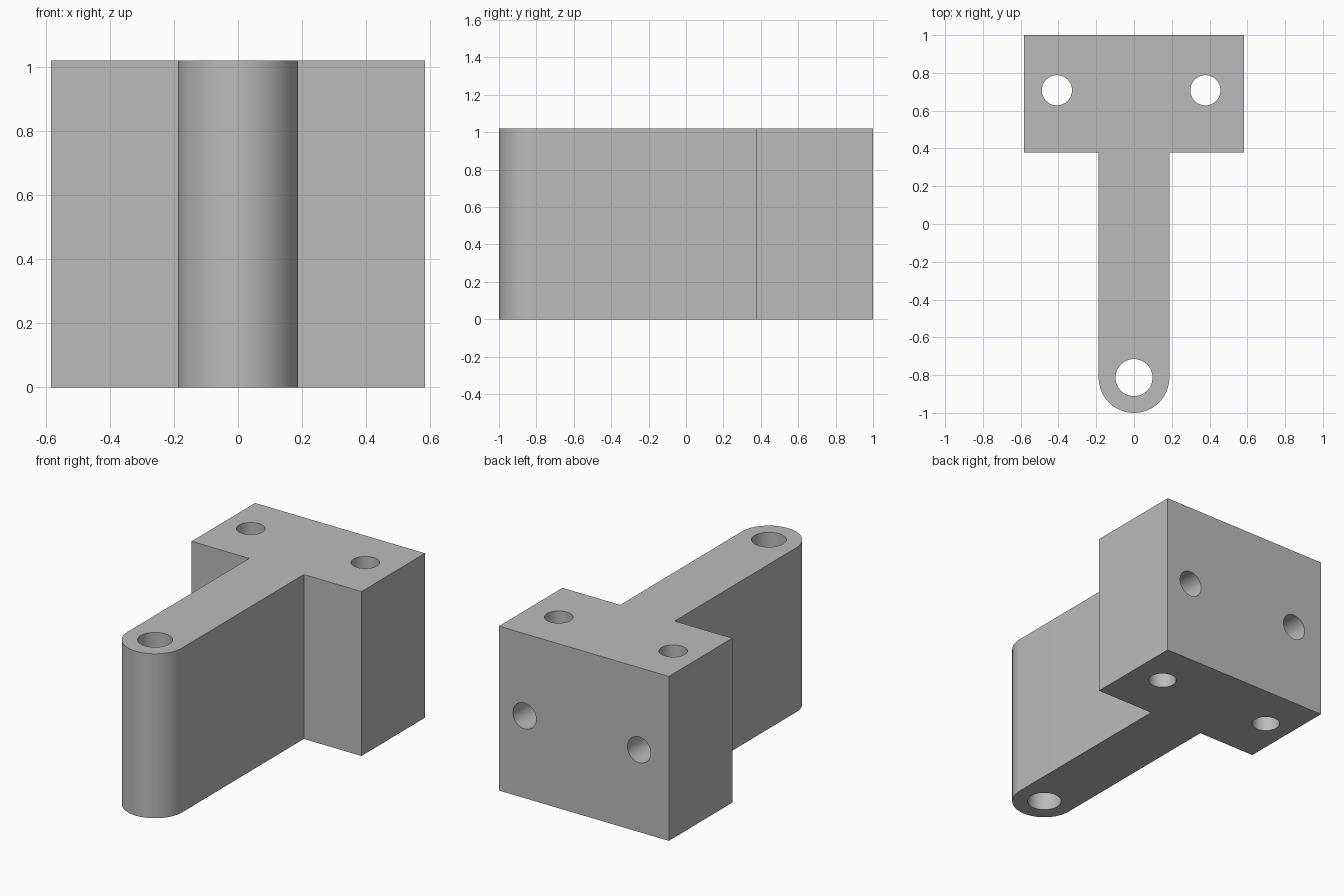
import bpy
import bmesh
from math import cos, sin, pi, radians

cube = bpy.data.objects.get("Cube")
if cube:
    bpy.data.objects.remove(cube, do_unlink=True)

HEIGHT = 1.02
BLOCK_X = 0.583      # half width of the mounting block
BLOCK_Y = 0.378      # front face of the mounting block
ARM_R = 0.187        # half width and tip radius of the arm
TIP_Y = ARM_R - 1    # centre of the rounded tip
SCREW_R = 0.08

grey = bpy.data.materials.new("plain grey")
grey.use_nodes = True
colour = (0.5, 0.5, 0.5, 1)
grey.diffuse_color = colour
grey.node_tree.nodes["Principled BSDF"].inputs["Base Color"].default_value = colour


def activate(obj):
    bpy.ops.object.select_all(action='DESELECT')
    obj.select_set(True)
    bpy.context.view_layer.objects.active = obj


def drill(body, start, depth, radius, rotation=(0, 0, 0)):
    """Cut a round hole centred on start, reaching depth to either side."""
    bpy.ops.mesh.primitive_cylinder_add(vertices=64, radius=radius, depth=2 * depth,
                                        location=start, rotation=rotation)
    cutter = bpy.context.object
    cutter.name = "hole_cutter"
    cutter.hide_render = True
    cutter.data.materials.append(grey)
    activate(body)
    mod = body.modifiers.new("hole", 'BOOLEAN')
    mod.operation = 'DIFFERENCE'
    mod.solver = 'EXACT'
    mod.object = cutter
    bpy.ops.object.modifier_apply(modifier=mod.name)
    bpy.data.objects.remove(cutter, do_unlink=True)


# T-shaped outline with a rounded arm tip, extruded upward
steps = 48
tip = [(ARM_R * cos(pi + pi * i / steps), TIP_Y + ARM_R * sin(pi + pi * i / steps))
       for i in range(steps + 1)]
outline = tip + [(ARM_R, BLOCK_Y), (BLOCK_X, BLOCK_Y), (BLOCK_X, 1),
                 (-BLOCK_X, 1), (-BLOCK_X, BLOCK_Y), (-ARM_R, BLOCK_Y)]
bm = bmesh.new()
base = bm.faces.new([bm.verts.new((x, y, 0)) for x, y in outline])
top = bmesh.ops.extrude_face_region(bm, geom=[base])["geom"]
bmesh.ops.translate(bm, vec=(0, 0, HEIGHT),
                    verts=[v for v in top if isinstance(v, bmesh.types.BMVert)])
bmesh.ops.recalc_face_normals(bm, faces=bm.faces)
mesh = bpy.data.meshes.new("bracket_body")
bm.to_mesh(mesh)
bm.free()
mesh.materials.append(grey)
body = bpy.data.objects.new("bracket_body", mesh)
bpy.context.collection.objects.link(body)

# Pivot hole through the arm tip
drill(body, (0, TIP_Y, HEIGHT / 2), HEIGHT, 0.098)

# Vertical through holes, and blind holes in the back that meet them
for x in (-0.408, 0.378):
    drill(body, (x, 0.708, HEIGHT / 2), HEIGHT, SCREW_R)
for x in (-0.378, 0.408):
    drill(body, (x, 1, HEIGHT / 2), 0.29, SCREW_R, (radians(90), 0, 0))

activate(body)
bpy.ops.object.shade_smooth_by_angle(angle=radians(30))
